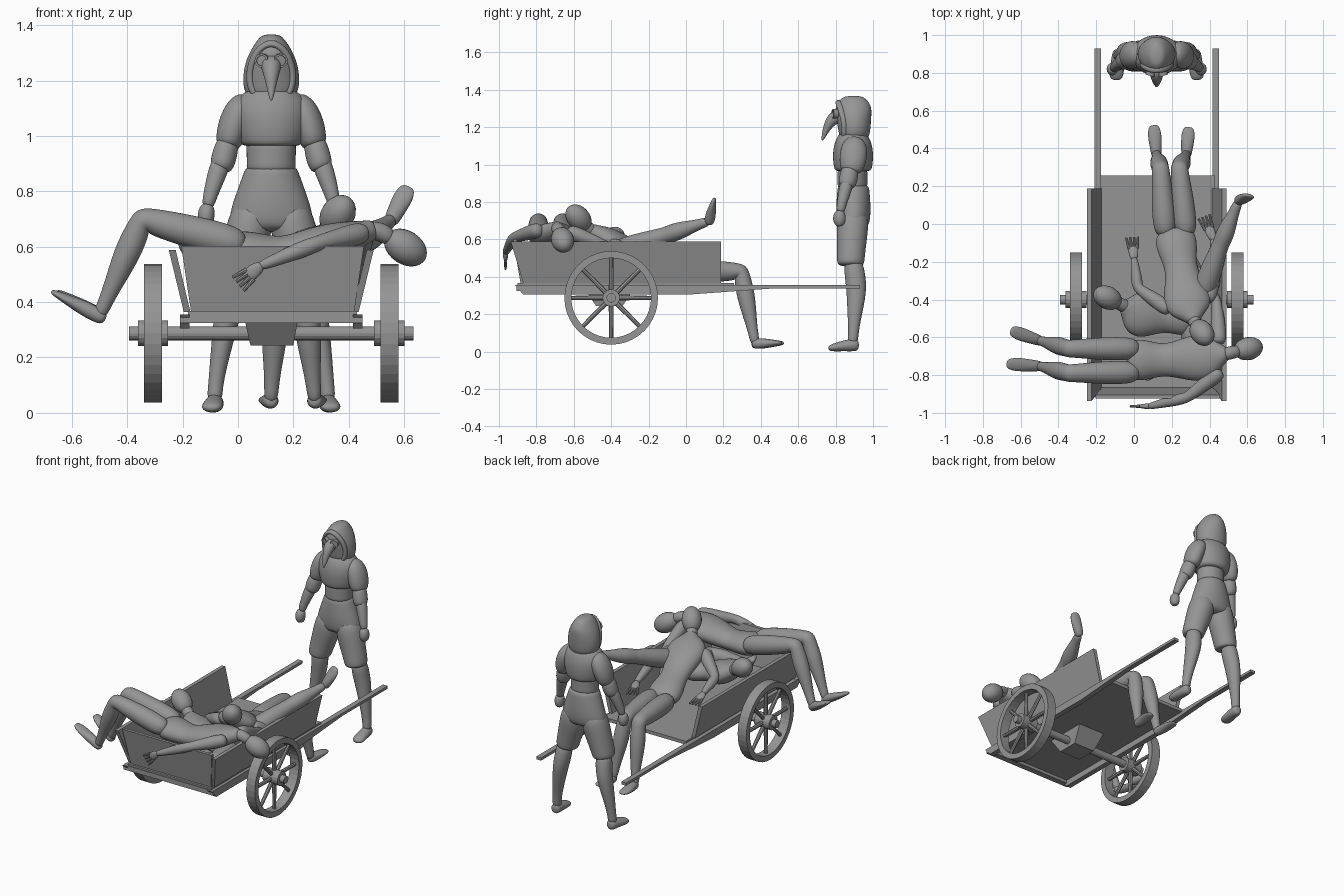
import bpy, bmesh, math
from mathutils import Vector, Matrix

if "Cube" in bpy.data.objects:
    bpy.data.objects.remove(bpy.data.objects["Cube"])

grey = bpy.data.materials.new("plain_grey")
grey.use_nodes = True
COLOUR = (.3, .3, .3, 1)
grey.diffuse_color = COLOUR
grey.node_tree.nodes["Principled BSDF"].inputs["Base Color"].default_value = COLOUR
MID = .12  # centre line of cart and walker


def finish(name, bm, smooth=False, subdivide=False):
    bmesh.ops.recalc_face_normals(bm, faces=bm.faces)
    mesh = bpy.data.meshes.new(name)
    bm.to_mesh(mesh)
    bm.free()
    mesh.materials.append(grey)
    obj = bpy.data.objects.new(name, mesh)
    bpy.context.collection.objects.link(obj)
    for poly in mesh.polygons:
        poly.use_smooth = smooth
    if subdivide:
        rounding = obj.modifiers.new("rounding", "SUBSURF")
        rounding.levels = rounding.render_levels = 2


def loft(name, points, side=(1, 0, 0), segments=10):
    """Rounded tube through (x, y, z, half width, half depth) stations."""
    bm = bmesh.new()
    centres = [Vector(p[:3]) for p in points]
    rings = []
    u = Vector(side)
    for i, p in enumerate(points):
        tangent = (centres[min(i + 1, len(points) - 1)] - centres[max(i - 1, 0)]).normalized()
        u = (u - tangent * u.dot(tangent)).normalized()
        v = tangent.cross(u)
        ring = []
        for k in range(segments):
            a = math.tau * k / segments
            ring.append(bm.verts.new(centres[i] + (u * math.cos(a) * p[3] + v * math.sin(a) * p[-1]) * 1.06))
        rings.append(ring)
    for low, high in zip(rings, rings[1:]):
        for k in range(segments):
            n = (k + 1) % segments
            bm.faces.new((low[k], low[n], high[n], high[k]))
    bm.faces.new(rings[0])
    bm.faces.new(rings[-1])
    finish(name, bm, True, True)


def slab(name, bottom, top):
    """Block between two level rectangles (x0, x1, y0, y1, z)."""
    bm = bmesh.new()
    for x0, x1, y0, y1, z in (bottom, top):
        for x, y in ((x0, y0), (x1, y0), (x1, y1), (x0, y1)):
            bm.verts.new((x, y, z))
    bmesh.ops.convex_hull(bm, input=bm.verts)
    finish(name, bm)


def rod(name, a, b, r1, r2=None, sides=16):
    a, b = Vector(a), Vector(b)
    bm = bmesh.new()
    turn = (b - a).to_track_quat('Z', 'Y').to_matrix().to_4x4()
    bmesh.ops.create_cone(bm, cap_ends=True, segments=sides, radius1=r1, radius2=r2 or r1,
                          depth=(b - a).length, matrix=Matrix.Translation((a + b) / 2) @ turn)
    finish(name, bm)


def ring(name, centre, outer, inner, half, axis):
    """Square-section ring, such as a wheel rim."""
    bm = bmesh.new()
    turn = Matrix.Translation(centre) @ Vector(axis).to_track_quat('Z', 'Y').to_matrix().to_4x4()
    section = [bm.verts.new(turn @ Vector((r, 0, h)))
               for r, h in ((inner, -half), (outer, -half), (outer, half), (inner, half))]
    edges = [bm.edges.new((section[i], section[(i + 1) % 4])) for i in range(4)]
    bmesh.ops.spin(bm, geom=section + edges, cent=centre, axis=Vector(axis), angle=math.tau, steps=40)
    bmesh.ops.remove_doubles(bm, verts=bm.verts, dist=.0005)
    finish(name, bm)


def chain(joints, stations):
    """Stations (position along joints, radii) turned into loft points."""
    js = [Vector(j) for j in joints]
    out = []
    for t, *radii in stations:
        i = min(int(t), len(js) - 2)
        out.append((*js[i].lerp(js[i + 1], t - i), *radii))
    return out


def leg(name, hip, knee, ankle, toe):
    shin = (Vector(ankle) - Vector(knee)).normalized()
    hinge = shin.cross(Vector(toe) - Vector(ankle))
    loft(name, chain((hip, knee, ankle), ((-.1, .055), (.25, .064), (.65, .056), (.9, .048), (1, .047),
         (1.1, .044), (1.35, .05), (1.65, .037), (1.9, .026), (2.1, .026))), hinge)
    heel = Vector(ankle) + shin * .028
    loft(name + "_foot", chain((heel, toe), ((-.14, .018), (-.02, .028), (.3, .032, .028),
         (.7, .037, .018), (.92, .03, .012), (1.03, .018, .007))), hinge)


def arm(name, shoulder, elbow, wrist, tip, flat=(0, 0, 1)):
    wrist, tip = Vector(wrist), Vector(tip)
    spread = (tip - wrist).cross(Vector(flat)).normalized()
    loft(name, chain((shoulder, elbow, wrist), ((-.1, .036), (.2, .042), (.6, .035), (.9, .029), (1.05, .028),
         (1.3, .031), (1.7, .022), (2.05, .018))))
    loft(name + "_palm", chain((wrist, tip), ((-.1, .016), (.2, .026, .014), (.6, .028, .011))), spread)
    for f in range(4):
        shift = spread * (f - 1.5) * .014
        rod(name + "_finger", wrist.lerp(tip, .45) + shift, tip + shift * 1.5, .009, .006, 8)


def torso(name, pelvis, waist, chest, neck, head, side):
    loft(name, chain((pelvis, waist, chest, neck), ((-.35, .08, .05), (0, .115, .07), (.5, .1, .065),
         (1, .082, .058), (1.5, .105, .068), (2, .13, .072), (2.5, .11, .055), (2.8, .05, .04), (3, .036))), side)
    loft(name + "_neck", chain((chest, neck, head), ((.7, .036), (1, .034), (1.6, .036))), side)
    bm = bmesh.new()
    turn = (Vector(head) - Vector(neck)).to_track_quat('Z', 'Y').to_matrix().to_4x4()
    bmesh.ops.create_uvsphere(bm, u_segments=20, v_segments=14, radius=1, matrix=Matrix.Translation(head)
                              @ turn @ Matrix.Diagonal((.061, .061, .084, 1)))
    finish(name + "_head", bm, True)


# Cart bed, boards and shafts
slab("cart_floor", (-.18, .43, -.9, .257, .345), (-.18, .43, -.9, .257, .367))
slab("front_beam", (-.21, .45, -.905, -.865, .325), (-.21, .45, -.905, -.865, .356))
slab("front_board", (-.17, .42, -.885, -.865, .367), (-.205, .455, -.925, -.905, .602))
for s in (-1, 1):
    def span(a, b):
        return sorted((MID + s * a, MID + s * b))
    slab("side_board", (*span(.292, .316), -.87, .187, .365), (*span(.345, .37), -.937, .187, .588))
    bm = bmesh.new()
    profile = ((-.915, .355), (-.87, .305), (.02, .305), (.46, .337), (.93, .337), (.93, .355))
    face = bm.faces.new([bm.verts.new((MID + s * .295, y, z)) for y, z in profile])
    pushed = bmesh.ops.extrude_face_region(bm, geom=[face])["geom"]
    bmesh.ops.translate(bm, vec=(s * .035, 0, 0), verts=[g for g in pushed if isinstance(g, bmesh.types.BMVert)])
    finish("shaft", bm)

    # Wheels
    hub = Vector((MID + s * .427, -.4, .287))
    ring("wheel_rim", hub, .25, .213, .032, (1, 0, 0))
    rod("wheel_hub", hub - Vector((.055, 0, 0)), hub + Vector((.055, 0, 0)), .046)
    for k in range(8):
        a = math.tau * k / 8
        rod("wheel_spoke", hub, hub + Vector((0, math.cos(a), math.sin(a))) * .22, .014, .011, 8)
rod("axle", (MID - .513, -.4, .287), (MID + .513, -.4, .287), .025)
slab("axle_block", (.045, .2, -.48, -.34, .243), (.022, .218, -.55, -.27, .345))

# Body lying across the front of the cart
torso("crosswise_body", (.01, -.72, .59), (.16, -.72, .575), (.34, -.71, .615), (.5, -.685, .665),
      (.605, -.66, .597), (0, 1, 0))
leg("crosswise_near_leg", (0, -.785, .61), (-.345, -.79, .7), (-.49, -.755, .375), (-.67, -.74, .437))
leg("crosswise_far_leg", (0, -.66, .61), (-.345, -.66, .7), (-.49, -.62, .375), (-.65, -.565, .437))
arm("crosswise_near_arm", (.45, -.79, .65), (.28, -.92, .61), (.08, -.965, .53), (0, -.965, .465), (0, 1, 0))
arm("crosswise_far_arm", (.45, -.62, .64), (.44, -.42, .56), (.36, -.28, .5), (.3, -.2, .47))

# Body lying back with legs hanging off the open end
torso("seated_body", (.22, -.08, .44), (.25, -.24, .5), (.28, -.4, .588), (.32, -.52, .655),
      (.36, -.575, .715), (1, 0, 0))
leg("seated_right_leg", (.165, -.04, .43), (.14, .295, .428), (.12, .365, .07), (.105, .52, .045))
leg("seated_left_leg", (.275, -.04, .43), (.24, .295, .428), (.275, .365, .07), (.29, .51, .045))
arm("seated_right_arm", (.18, -.45, .59), (.02, -.34, .51), (0, -.18, .47), (-.01, -.07, .44))
arm("seated_left_arm", (.39, -.4, .57), (.44, -.25, .52), (.42, -.08, .47), (.37, .04, .45))

# Body underneath, one leg raised over the side
torso("lower_body", (.27, -.48, .45), (.16, -.49, .46), (.04, -.48, .49), (-.06, -.43, .55),
      (-.14, -.39, .6), (0, 1, 0))
leg("lower_raised_leg", (.36, -.38, .53), (.45, -.13, .615), (.545, .1, .69), (.615, .15, .815))
leg("lower_bent_leg", (.3, -.5, .44), (.32, -.7, .45), (.12, -.78, .42), (.05, -.8, .46))

# Walker: tunic, waist and trousers
loft("walker_tunic", [(MID, .893, z, w, d) for z, w, d in
     ((.96, .095, .085), (.975, .115, .1), (1.05, .13, .106), (1.1, .132, .1), (1.145, .115, .085),
      (1.18, .06, .06))], segments=14)
loft("walker_waist", [(MID, .89, z, w, .08) for z, w in ((.86, .092), (.9, .088), (.95, .09), (1, .09))])
loft("walker_hips", [(MID, .895, z, w, d) for z, w, d in
     ((.895, .088, .078), (.87, .095, .083), (.78, .128, .09), (.7, .152, .088), (.65, .13, .07))], segments=14)

for s in (-1, 1):
    def sided(points):
        return [(MID + s * p[0], *p[1:]) for p in points]
    # Legs and shoes
    loft("walker_trouser_leg", sided(((.06, .895, .76, .07, .08), (.08, .89, .66, .086), (.11, .885, .56, .076),
         (.133, .88, .48, .07, .074), (.135, .88, .455, .064, .068))))
    loft("walker_shin", sided(((.14, .89, .5, .05), (.15, .905, .4, .05, .056), (.165, .913, .32, .045, .054),
         (.19, .9, .18, .032, .036), (.202, .895, .09, .026), (.205, .89, .04, .029))))
    loft("walker_shoe", sided(((.2, .925, .035, .024, .026), (.204, .9, .036, .033, .036),
         (.208, .84, .03, .036, .028), (.214, .79, .022, .04, .022), (.216, .76, .016, .024, .012))))
    # Puffed sleeve, cuff, forearm and fist
    loft("walker_sleeve", sided(((.075, .9, 1.135, .04), (.112, .9, 1.1, .055, .07), (.138, .895, 1.04, .056, .075),
         (.152, .885, .98, .05, .065), (.158, .88, .955, .036, .045))))
    loft("walker_cuff", sided(((.152, .88, .985, .034), (.16, .875, .965, .043, .048), (.171, .868, .92, .046, .05),
         (.18, .86, .89, .042, .045), (.185, .857, .875, .03))))
    loft("walker_forearm", sided(((.172, .868, .93, .036), (.197, .85, .86, .035), (.222, .83, .78, .025),
         (.23, .825, .74, .022))))
    loft("walker_fist", sided(((.228, .825, .755, .02), (.234, .82, .73, .031, .034), (.236, .82, .695, .03, .035),
         (.232, .825, .668, .018))))
    # Round eyepiece
    eye = Vector((MID + s * .032, .797, 1.272))
    ring("goggle_rim", eye, .025, .018, .013, (s * .3, -1, 0))
    rod("goggle_lens", eye, eye + Vector((s * .002, -.007, 0)), .019)

# Hood with raised edge, and beak
loft("walker_hood", [(MID, y, z, w, d) for y, z, w, d in
     ((.9, 1.12, .06, .06), (.9, 1.155, .096, .08), (.9, 1.21, .1, .086), (.895, 1.265, .092, .094),
      (.895, 1.31, .072, .094), (.895, 1.345, .05, .072), (.895, 1.368, .03, .045))], segments=14)
loft("beak", [(MID, y, z, r) for y, z, r in
     ((.83, 1.265, .04), (.79, 1.25, .036), (.762, 1.215, .026), (.742, 1.17, .015), (.727, 1.125, .005))])
rim = [(-.055, .845, 1.14), (-.08, .85, 1.19), (-.074, .84, 1.26), (-.046, .82, 1.315), (0, .812, 1.342)]
rim += [(-x, y, z) for x, y, z in reversed(rim[:-1])]
loft("hood_edge", [(MID + x, y, z, .016, .014) for x, y, z in rim], (0, 1, 0))
